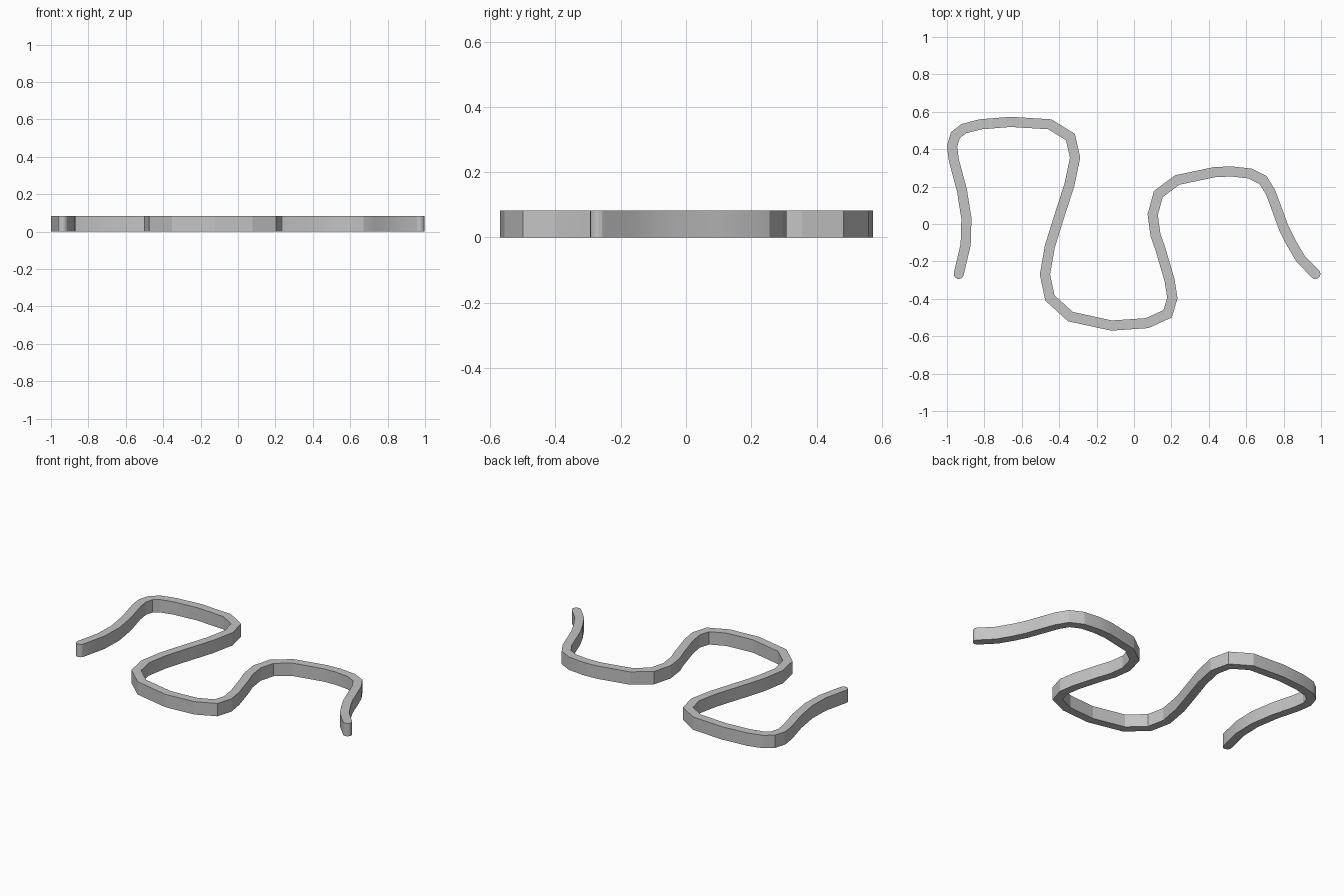
import bpy
import bmesh
import math
from mathutils import Vector

default_cube = bpy.data.objects.get("Cube")
if default_cube:
    bpy.data.objects.remove(default_cube, do_unlink=True)

HALF_WIDTH = 0.027
HEIGHT = 0.083
CAP_STEPS = 8

# Centre line of the winding strip, in plan
PATH = [
    (-.937, -.267), (-.9, -.11), (-.896, .03), (-.92, .18), (-.963, .34),
    (-.973, .415), (-.955, .475), (-.91, .51), (-.82, .533), (-.66, .546),
    (-.45, .533), (-.34, .465), (-.315, .355), (-.345, .21), (-.4, .04),
    (-.45, -.12), (-.476, -.27), (-.45, -.395), (-.34, -.495), (-.12, -.543),
    (.07, -.53), (.18, -.48), (.205, -.395), (.19, -.3), (.14, -.13),
    (.115, -.06), (.1, .05), (.13, .16), (.23, .235), (.43, .277),
    (.52, .281), (.62, .27), (.69, .235), (.73, .17), (.76, .09),
    (.8, -.02), (.84, -.1), (.89, -.185), (.97, -.267),
]


def make_material(name, colour):
    material = bpy.data.materials.new(name)
    material.use_nodes = True
    material.diffuse_color = colour
    material.node_tree.nodes["Principled BSDF"].inputs["Base Color"].default_value = colour
    return material


def mitre_offset(points, index):
    """Sideways vector that keeps the strip at constant width around a bend."""
    before = points[max(index - 1, 0)]
    here = points[index]
    after = points[min(index + 1, len(points) - 1)]
    directions = [(b - a).normalized() for a, b in ((before, here), (here, after)) if a != b]
    tangent = sum(directions, Vector((0, 0, 0))).normalized()
    normal = Vector((-tangent.y, tangent.x, 0))
    return normal * HALF_WIDTH / tangent.dot(directions[0])


def add_round_cap(bm, centre, start, end):
    """Half disc swept anticlockwise from one side vertex to the other."""
    arm = start.co - centre
    arc = []
    for step in range(1, CAP_STEPS):
        angle = math.pi * step / CAP_STEPS
        c, s = math.cos(angle), math.sin(angle)
        arc.append(bm.verts.new(centre + Vector((arm.x * c - arm.y * s, arm.x * s + arm.y * c, 0))))
    bm.faces.new([start, *arc, end])


def build_strip(name, path, material):
    points = [Vector((x, y, 0)) for x, y in path]
    bm = bmesh.new()

    # Flat ribbon with rounded ends
    sides = []
    for i, point in enumerate(points):
        offset = mitre_offset(points, i)
        sides.append((bm.verts.new(point + offset), bm.verts.new(point - offset)))
    for (left_a, right_a), (left_b, right_b) in zip(sides, sides[1:]):
        bm.faces.new([left_a, right_a, right_b, left_b])
    add_round_cap(bm, points[0], sides[0][0], sides[0][1])
    add_round_cap(bm, points[-1], sides[-1][1], sides[-1][0])

    # Raise the ribbon into a solid wall
    raised = bmesh.ops.extrude_face_region(bm, geom=bm.faces[:], use_keep_orig=True)
    top_verts = [item for item in raised["geom"] if isinstance(item, bmesh.types.BMVert)]
    bmesh.ops.translate(bm, verts=top_verts, vec=(0, 0, HEIGHT))
    bmesh.ops.recalc_face_normals(bm, faces=bm.faces[:])

    mesh = bpy.data.meshes.new(name)
    bm.to_mesh(mesh)
    bm.free()
    mesh.materials.append(material)
    strip = bpy.data.objects.new(name, mesh)
    bpy.context.collection.objects.link(strip)
    return strip


strip = build_strip("winding_strip", PATH, make_material("plain_grey", (0.55, 0.55, 0.55, 1)))

# Soft shading on gentle curves, crisp edges at the tighter bends
bpy.ops.object.select_all(action="DESELECT")
strip.select_set(True)
bpy.context.view_layer.objects.active = strip
bpy.ops.object.shade_smooth_by_angle(angle=math.radians(15))
